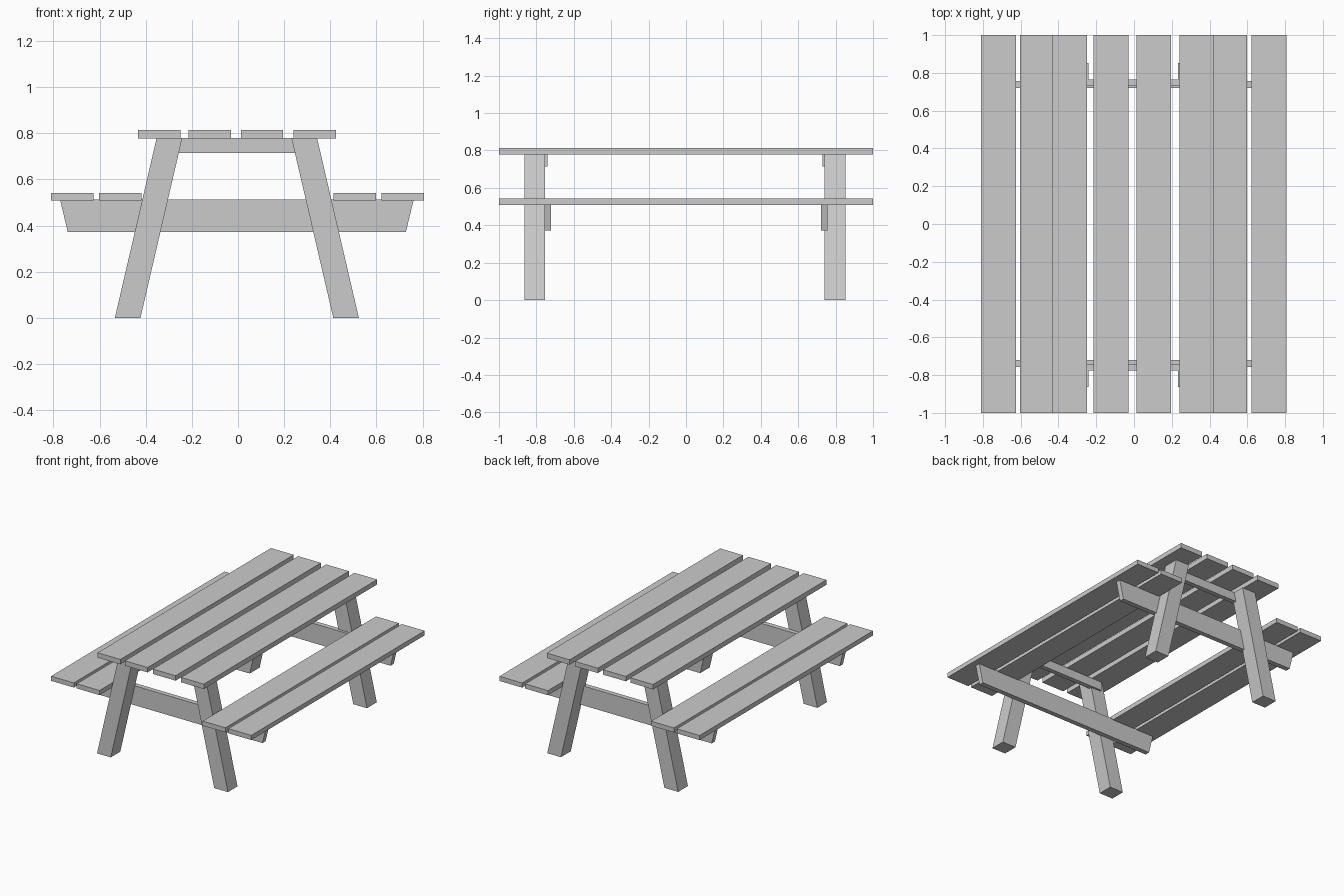
import bpy

if "Cube" in bpy.data.objects:
    bpy.data.objects.remove(bpy.data.objects["Cube"])

CX = -0.005  # shared centre line of the frame


def prism(name, profile, y0, y1):
    """Extrude an (x, z) outline from y0 to y1; outline is counter-clockwise seen from the front."""
    n = len(profile)
    verts = [(x, y0, z) for x, z in profile] + [(x, y1, z) for x, z in profile]
    faces = [tuple(range(n)), tuple(reversed(range(n, 2 * n)))]
    faces += [(i, i + n, (i + 1) % n + n, (i + 1) % n) for i in range(n)]
    mesh = bpy.data.meshes.new(name)
    mesh.from_pydata(verts, [], faces)
    obj = bpy.data.objects.new(name, mesh)
    bpy.context.collection.objects.link(obj)
    return obj


def plank(name, x, z0, z1, width=0.184):
    a, b = x - width / 2, x + width / 2
    prism(name, [(a, z0), (b, z0), (b, z1), (a, z1)], -1, 1)


def beam(name, half_low, half_top, z0, z1, y0, y1):
    prism(name, [(CX - half_low, z0), (CX + half_low, z0),
                 (CX + half_top, z1), (CX - half_top, z1)], y0, y1)


# Table top planks
for i, x in enumerate((-0.342, -0.122, 0.104, 0.332)):
    plank(f"top_plank_{i + 1}", x, 0.778, 0.814)

# Bench seat planks
for i, x in enumerate((-0.718, -0.511, 0.507, 0.715)):
    plank(f"seat_plank_{i + 1}", x, 0.508, 0.542)

# End frames: (label, leg depth, seat beam depth, top beam depth)
frames = (("front", (-0.864, -0.754), (-0.757, -0.721), (-0.775, -0.740)),
          ("back", (0.740, 0.853), (0.721, 0.757), (0.730, 0.765)))
for label, leg_y, seat_y, top_y in frames:
    # Splayed legs
    for side, s in (("left", -1), ("right", 1)):
        outline = [(CX + s * x, z) for x, z in
                   ((0.418, 0), (0.529, 0), (0.348, 0.779), (0.237, 0.779))]
        if s < 0:
            outline.reverse()
        prism(f"{label}_{side}_leg", outline, *leg_y)
    # Long beam carrying the seats, with slanted ends
    beam(f"{label}_seat_beam", 0.733, 0.767, 0.372, 0.514, *seat_y)
    # Short beam under the table top
    beam(f"{label}_top_beam", 0.33, 0.33, 0.715, 0.779, *top_y)
